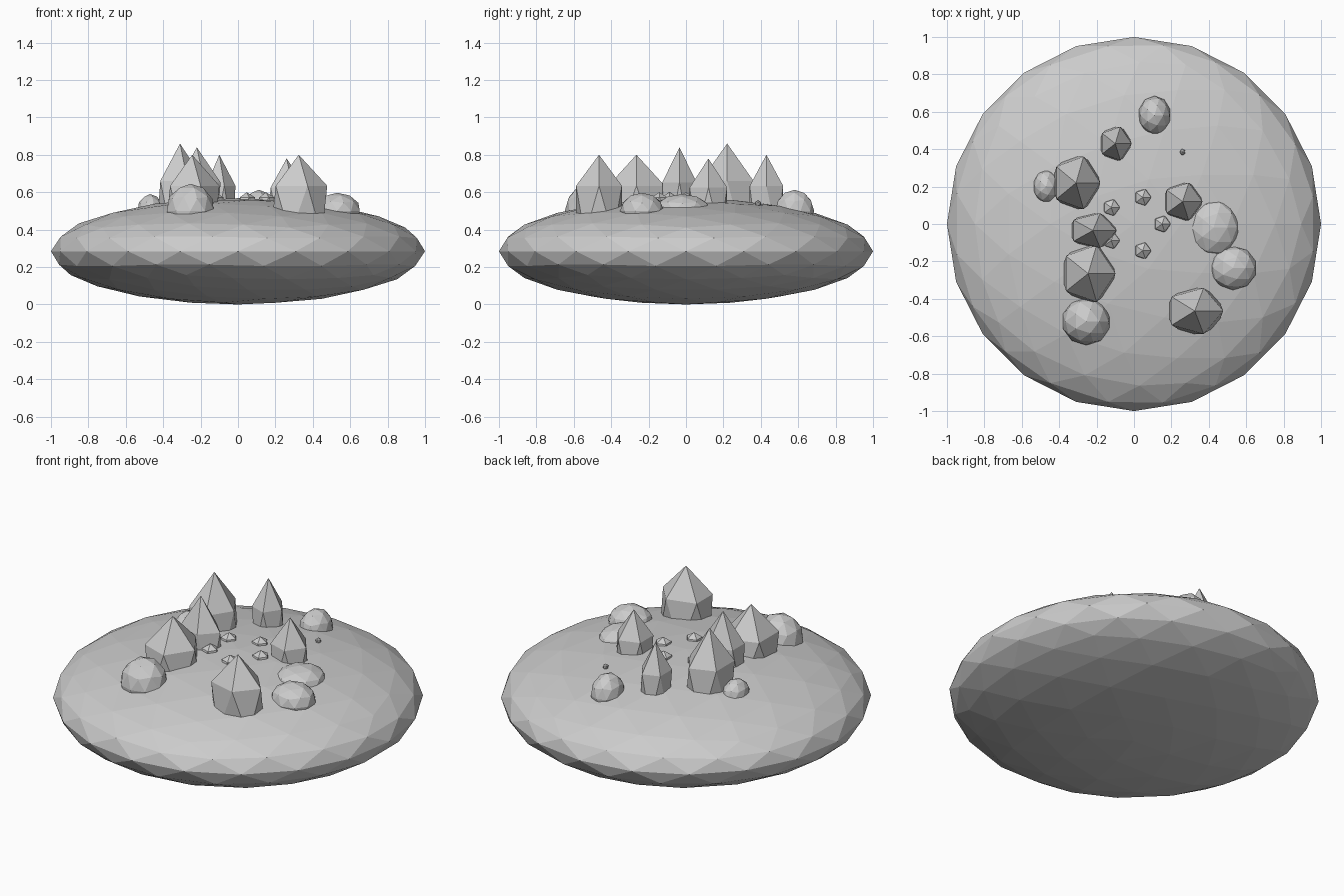
import bpy
import math

if "Cube" in bpy.data.objects:
    bpy.data.objects.remove(bpy.data.objects["Cube"])

# One flat stone colour
stone = bpy.data.materials.new("grey_stone")
stone.diffuse_color = (0.6, 0.6, 0.6, 1)
stone.use_nodes = True
stone.node_tree.nodes["Principled BSDF"].inputs["Base Color"].default_value = stone.diffuse_color


def ico(name, level, loc, radii):
    """Flat-shaded icosphere stretched to the given radii."""
    bpy.ops.mesh.primitive_ico_sphere_add(subdivisions=level, radius=1, location=loc)
    ob = bpy.context.object
    ob.name = name
    ob.scale = radii
    bpy.ops.object.transform_apply(location=False, rotation=False, scale=True)
    ob.data.materials.append(stone)
    return ob


# Flattened island body
ico("island_body", 3, (0, 0, 0.284), (1, 1, 0.284))

# Tall pointed crystals: x, y, radius x, radius y, apex height
crystals = [
    (-0.31, 0.22, 0.145, 0.165, 0.86),
    (-0.10, 0.43, 0.097, 0.105, 0.80),
    (0.26, 0.12, 0.118, 0.118, 0.78),
    (-0.22, -0.035, 0.142, 0.108, 0.84),
    (-0.245, -0.265, 0.163, 0.178, 0.80),
    (0.325, -0.465, 0.170, 0.144, 0.80),
]
for i, (x, y, rx, ry, top) in enumerate(crystals):
    ico(f"crystal_{i + 1}", 1, (x, y, 0.5), (rx, ry, top - 0.5))

# Rounded boulders, half buried: x, y, radius x, radius y, top height
boulders = [
    (0.11, 0.58, 0.088, 0.105, 0.613),
    (-0.47, 0.20, 0.07, 0.09, 0.59),
    (0.425, -0.02, 0.14, 0.155, 0.59),
    (0.53, -0.235, 0.127, 0.118, 0.597),
    (-0.255, -0.52, 0.132, 0.128, 0.645),
]
for i, (x, y, rx, ry, top) in enumerate(boulders):
    ico(f"boulder_{i + 1}", 2, (x, y, 0.5), (rx, ry, top - 0.5))

# Ring of five small shards around the middle
for i in range(5):
    a = math.radians(72 * i)
    ico(f"shard_{i + 1}", 1, (0.15 * math.cos(a), 0.15 * math.sin(a), 0.55),
        (0.05, 0.05, 0.05))

# Tiny pebble
ico("pebble", 1, (0.26, 0.385, 0.54), (0.016, 0.018, 0.018))
